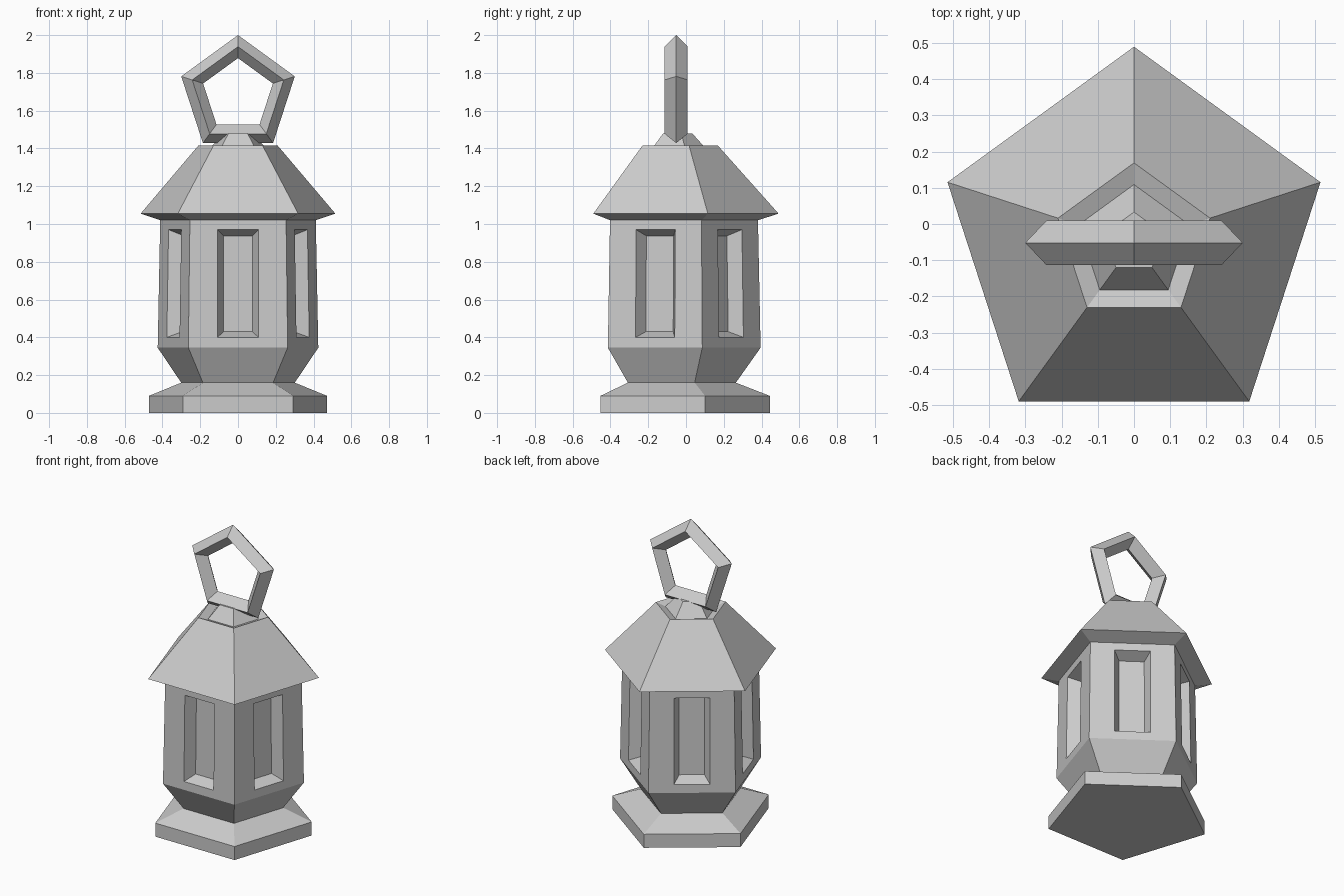
import bpy, bmesh
from math import sin, cos, pi

if "Cube" in bpy.data.objects:
    bpy.data.objects.remove(bpy.data.objects["Cube"])

N = 5        # five-sided lantern
CY = -0.052  # lantern axis in y
K = cos(pi / N)  # corner radius -> face distance


def lathe(name, profile, bottom=False, top=False, edit=None):
    """Five-sided turned part from (radius, z) points, one corner facing back."""
    bm = bmesh.new()
    rings = [[bm.verts.new((r * cos(pi / 2 + i * 2 * pi / N),
                            CY + r * sin(pi / 2 + i * 2 * pi / N), z))
              for i in range(N)] for r, z in profile]
    for a, b in zip(rings, rings[1:]):
        for i in range(N):
            j = (i + 1) % N
            bm.faces.new((a[i], a[j], b[j], b[i]))
    if bottom:
        bm.faces.new(rings[0][::-1])
    if top:
        bm.faces.new(rings[-1])
    if edit:
        edit(bm)
    bm.normal_update()
    me = bpy.data.meshes.new(name)
    bm.to_mesh(me)
    bm.free()
    ob = bpy.data.objects.new(name, me)
    bpy.context.collection.objects.link(ob)
    return ob


R0, Z0, R1, Z1 = 0.447, 0.345, 0.433, 1.02  # lantern wall


def cut_windows(bm):
    """Recess a tapered window into each tall wall face."""
    bm.normal_update()
    bm.faces.ensure_lookup_table()
    walls = [f for f in bm.faces if f.calc_center_median().z > 0.5]
    for f in walls:
        n = f.normal.copy()
        n.z = 0
        n.normalize()
        tx, ty = -n.y, n.x
        # window outline, then smaller back panel
        for w, lo, hi, depth in ((0.109, 0.40, 0.97, 0), (0.076, 0.43, 0.937, 0.075)):
            bmesh.ops.inset_individual(bm, faces=[f], thickness=0.02)
            mid = f.calc_center_median()
            for v in f.verts:
                s = w if (v.co.x - mid.x) * tx + (v.co.y - mid.y) * ty > 0 else -w
                z = hi if v.co.z > mid.z else lo
                d = K * (R0 + (R1 - R0) * (z - Z0) / (Z1 - Z0)) - depth
                v.co = (n.x * d + tx * s, CY + n.y * d + ty * s, z)


# Foot
lathe("base", [(0.496, 0), (0.496, 0.09), (0.316, 0.16)], bottom=True)

# Lantern body with windows
lathe("body", [(0.316, 0.16), (R0, Z0), (R1, Z1)], edit=cut_windows)

# Roof with sunken top and small peg
lathe("roof", [(R1, Z1), (0.542, 1.055), (0.221, 1.415), (0.161, 1.395), (0.085, 1.48)], top=True)

# Five-sided carrying ring
bpy.ops.mesh.primitive_torus_add(major_segments=N, minor_segments=4,
                                 major_radius=0.255, minor_radius=0.061,
                                 location=(0, CY, 1.684), rotation=(pi / 2, -pi / 2, 0))
bpy.context.object.name = "handle_ring"
